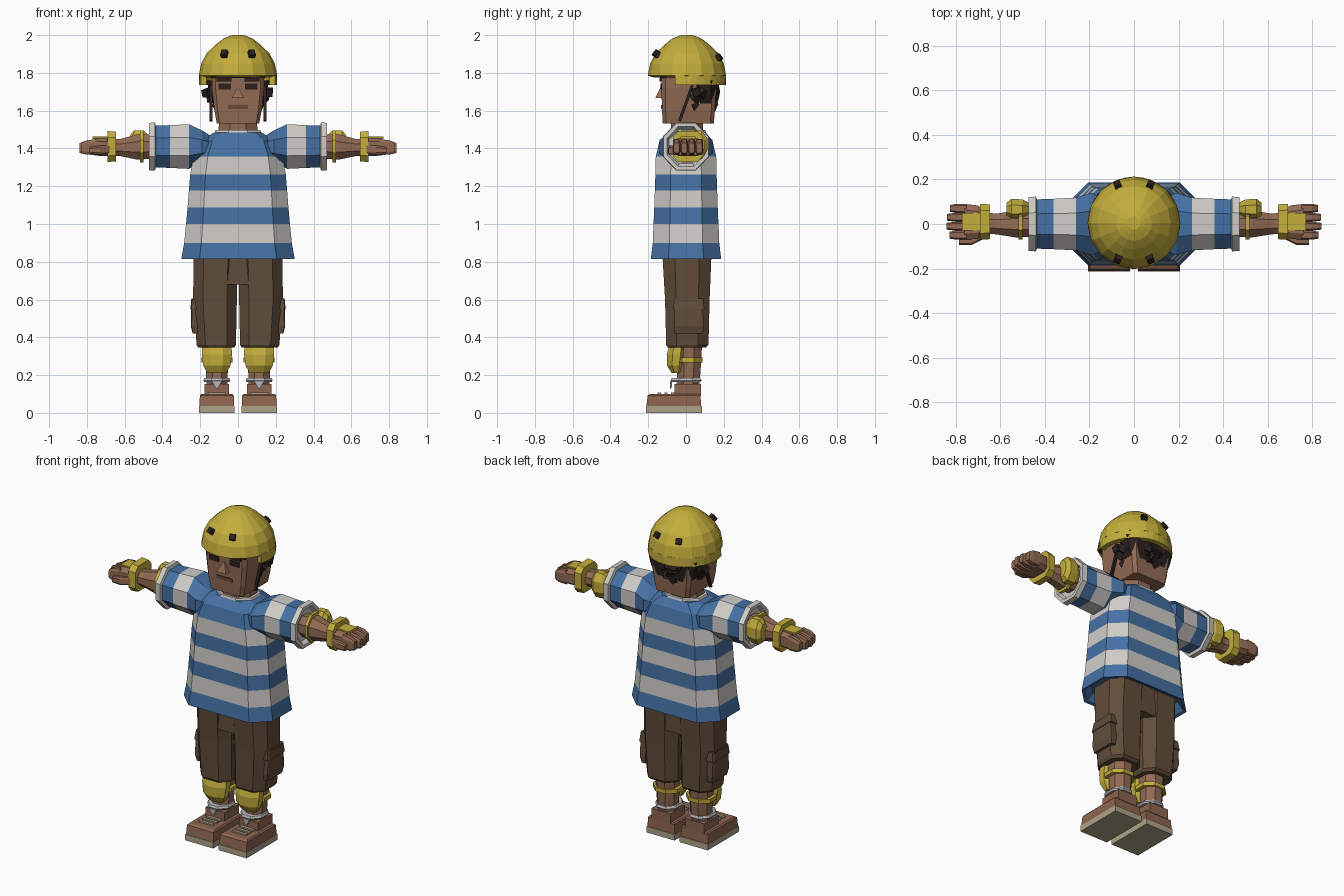
import bpy, bmesh, math, random
from mathutils import Matrix, Vector

if "Cube" in bpy.data.objects:
    bpy.data.objects.remove(bpy.data.objects["Cube"])
random.seed(4)


def material(name, rgb):
    m = bpy.data.materials.new(name)
    m.use_nodes = True
    m.diffuse_color = (*rgb, 1)
    m.node_tree.nodes["Principled BSDF"].inputs["Base Color"].default_value = (*rgb, 1)
    return m


SKIN = material("skin", (.29, .145, .088))
DARK_SKIN = material("lips", (.14, .065, .038))
HAIR = material("dark hair", (.024, .015, .014))
YELLOW = material("yellow gear", (.55, .42, .045))
BLUE = material("shirt blue", (.06, .165, .37))
WHITE = material("shirt white", (.63, .61, .58))
CLOTH = material("trouser brown", (.12, .073, .042))
SHOE = material("shoe brown", (.27, .13, .08))
SOLE = material("sole beige", (.43, .37, .25))
METAL = material("silver", (.5, .5, .52))


def finish(name, bm, mats, mirror=False):
    bmesh.ops.recalc_face_normals(bm, faces=bm.faces)
    mesh = bpy.data.meshes.new(name)
    bm.to_mesh(mesh)
    bm.free()
    for m in mats:
        mesh.materials.append(m)
    ob = bpy.data.objects.new(name, mesh)
    bpy.context.collection.objects.link(ob)
    if mirror:
        ob.modifiers.new("Mirror", "MIRROR").use_mirror_merge = False
    return ob


def chamfer(k, m):
    """Unit octagon: k is half the front edge, m half the side edge."""
    return [(1, -m), (1, m), (k, 1), (-k, 1), (-1, m), (-1, -m), (-k, -1), (k, -1)]


OCT = chamfer(.414, .414)
BOX = [(1, -1), (1, 1), (-1, 1), (-1, -1)]
SOFT = chamfer(.65, .6)


def loft(name, rings, mats, mirror=False, axis="z", shape=OCT):
    """Rings are (position, centre a, centre b, radius a, radius b); one material per band."""
    bm = bmesh.new()
    loops = []
    for t, ca, cb, ra, rb in rings:
        pts = [(ca + u * ra, cb + v * rb) for u, v in shape]
        loops.append([bm.verts.new((a, b, t) if axis == "z" else (t, a, b)) for a, b in pts])
    bands = mats if isinstance(mats, list) else [mats] * (len(rings) - 1)
    slots = list(dict.fromkeys(bands))
    n = len(shape)
    for lo, hi, m in zip(loops, loops[1:], bands):
        for i in range(n):
            j = (i + 1) % n
            bm.faces.new((lo[i], lo[j], hi[j], hi[i])).material_index = slots.index(m)
    bm.faces.new(loops[0]).material_index = slots.index(bands[0])
    bm.faces.new(loops[-1]).material_index = slots.index(bands[-1])
    return finish(name, bm, slots, mirror)


def box(name, x, y, z, mat, mirror=False):
    cx, cy, rx, ry = sum(x) / 2, sum(y) / 2, (x[1] - x[0]) / 2, (y[1] - y[0]) / 2
    return loft(name, [(z[0], cx, cy, rx, ry), (z[1], cx, cy, rx, ry)], mat, mirror, shape=BOX)


# Shirt body, striped by band, with a hollow hem
loft("shirt", [(.87, 0, 0, .25, .15), (.82, 0, 0, .285, .17), (.815, 0, 0, .3, .186),
               (.9, 0, 0, .285, .176), (1.0, 0, 0, .275, .172), (1.087, 0, 0, .267, .168),
               (1.178, 0, 0, .26, .165), (1.263, 0, 0, .253, .162), (1.358, 0, 0, .235, .16),
               (1.44, 0, 0, .2, .14), (1.485, 0, .005, .125, .1)],
     [BLUE, BLUE, BLUE, WHITE, BLUE, WHITE, BLUE, WHITE, BLUE, BLUE], shape=chamfer(.68, .5))
loft("collar", [(1.47, 0, .005, .13, .105), (1.497, 0, .005, .118, .098)], WHITE)

# Sleeves with open cuffs
loft("sleeve", [(.1, 0, 1.40, .1, .04), (.19, 0, 1.41, .14, .085), (.26, 0, 1.41, .118, .118),
                (.36, 0, 1.41, .113, .113), (.445, 0, 1.41, .11, .11)],
     [BLUE, BLUE, WHITE, BLUE], True, "x")
loft("cuff", [(.435, 0, 1.41, .11, .11), (.44, 0, 1.41, .123, .128), (.472, 0, 1.41, .12, .125),
              (.472, 0, 1.41, .1, .105), (.45, 0, 1.41, .09, .09)], WHITE, True, "x")

# Arms and hands
loft("arm", [(.44, 0, 1.41, .058, .062), (.53, 0, 1.408, .06, .068), (.62, 0, 1.405, .046, .046),
             (.68, .005, 1.405, .05, .046)], SKIN, True, "x")
loft("palm", [(.66, .005, 1.405, .05, .04), (.7, .008, 1.408, .075, .048),
              (.76, .01, 1.408, .08, .046)], SKIN, True, "x", SOFT)
for i, tip in enumerate((.828, .84, .838, .825)):
    y = -.05 + i * .04
    loft("finger", [(.75, y, 1.408, .02, .042), (.8, y, 1.405, .02, .038),
                    (tip, y, 1.402, .015, .026)], SKIN, True, "x", SOFT)
loft("thumb", [(.68, -.05, 1.395, .02, .022), (.73, -.075, 1.392, .02, .024),
               (.785, -.078, 1.388, .015, .018)], SKIN, True, "x", SOFT)

# Elbow and wrist guards
loft("elbow_strap", [(.5, .005, 1.41, .075, .085), (.518, .005, 1.41, .075, .085)], YELLOW, True, "x")
loft("elbow_pad", [(.47, .065, 1.415, .03, .05), (.5, .065, 1.42, .045, .075),
                   (.55, .065, 1.42, .048, .075), (.572, .065, 1.42, .03, .05)], YELLOW, True, "x")
loft("wrist_band", [(.645, .01, 1.41, .078, .078), (.69, .01, 1.41, .08, .082)], YELLOW, True, "x", SOFT)
box("hand_guard", (.69, .77), (-.03, .05), (1.45, 1.462), YELLOW, True)

# Trousers with side pockets
loft("trouser_leg", [(.345, .115, .005, .095, .1), (.36, .115, .007, .104, .112),
                     (.6, .122, .007, .116, .118), (.84, .117, .005, .117, .13)],
     CLOTH, True, shape=chamfer(.55, .5))
box("trouser_seat", (-.16, .16), (-.115, .125), (.68, .85), CLOTH)
loft("pocket", [(.42, .222, .015, .018, .075), (.46, .226, .015, .024, .08),
                (.6, .224, .015, .024, .072)], CLOTH, True, shape=chamfer(.8, .85))
loft("pocket_flap", [(.55, .225, .015, .028, .083), (.605, .222, .015, .024, .076)],
     CLOTH, True, shape=chamfer(.8, .85))

# Lower legs and knee pads
loft("shin", [(.13, .112, .01, .055, .06), (.22, .112, .015, .058, .062),
              (.36, .112, .015, .066, .07)], SKIN, True)
loft("knee_pad", [(.21, .112, -.05, .05, .025), (.25, .112, -.055, .072, .045),
                  (.31, .112, -.05, .08, .052), (.35, .112, -.045, .078, .045)], YELLOW, True)
loft("knee_strap", [(.268, .112, .01, .082, .077), (.292, .112, .01, .082, .077)], YELLOW, True)
loft("anklet", [(.163, .112, 0, .066, .076), (.172, .112, 0, .072, .082),
                (.184, .112, 0, .066, .076)], METAL, True)
loft("anklet_charm", [(.13, .112, -.08, .005, .004), (.165, .112, -.08, .025, .006)],
     METAL, True, shape=BOX)

# Shoes
box("shoe_sole", (.018, .207), (-.213, .086), (0, .036), SOLE, True)
loft("shoe_upper", [(.036, .112, -.065, .092, .145), (.092, .112, -.063, .09, .14),
                    (.1, .112, -.06, .083, .13)], SHOE, True, shape=BOX)
box("shoe_ankle", (.048, .178), (-.06, .08), (.09, .152), SHOE, True)
for y in (-.15, -.115, -.08):
    box("shoe_lace", (.065, .16), (y, y + .018), (.098, .108), SOLE, True)

# Head, neck and face
loft("neck", [(1.46, 0, .005, .105, .085), (1.55, 0, .005, .1, .085)], SKIN)
loft("head", [(1.532, 0, .012, .112, .135), (1.6, 0, .013, .125, .14), (1.72, 0, .015, .138, .145),
              (1.82, 0, .015, .14, .145)], SKIN, shape=chamfer(.86, .86))
loft("nose", [(1.666, 0, -.135, .032, .028), (1.722, 0, -.13, .004, .006)], SKIN, shape=BOX)
box("mouth", (-.053, .053), (-.133, -.122), (1.61, 1.63), DARK_SKIN)
box("eye", (.038, .102), (-.135, -.125), (1.712, 1.743), HAIR, True)
box("eyebrow", (.035, .115), (-.14, -.125), (1.754, 1.774), HAIR, True)
box("fringe", (-.142, .142), (-.138, -.1), (1.774, 1.81), HAIR)

# Chin strap, slanting forward down each side
bm = bmesh.new()
bmesh.ops.create_cube(bm, size=1, matrix=Matrix.Translation((.143, 0, 1.64))
                      @ Matrix.Rotation(math.radians(-20), 4, "X") @ Matrix.Diagonal((.014, .016, .2, 1)))
finish("chin_strap", bm, [HAIR], True)

# Hair: a back shell and rows of angular curls
loft("hair_back", [(1.63, 0, .11, .125, .045), (1.68, 0, .105, .148, .055), (1.76, 0, .1, .165, .07)],
     HAIR, shape=chamfer(.7, .5))
bm = bmesh.new()
for z, rx, ry, count in ((1.705, .172, .145, 13), (1.67, .145, .135, 11), (1.635, .115, .135, 8)):
    for i in range(count):
        a = math.radians(18 + 144 * i / (count - 1))
        spot = Vector((rx * math.cos(a), .01 + ry * math.sin(a), z + random.uniform(-.012, .012)))
        turn = Matrix.Rotation(random.uniform(0, 3), 4, Vector((1, random.random(), random.random())))
        bmesh.ops.create_cube(bm, size=.04, matrix=Matrix.Translation(spot) @ turn)
finish("hair_curls", bm, [HAIR])

# Helmet: faceted dome, with the rim raised over the face
SEG = 16
round_shape = [(math.cos(math.tau * i / SEG), math.sin(math.tau * i / SEG)) for i in range(SEG)]
profile = [(1.785, .208), (1.85, .195), (1.905, .165), (1.95, .118), (1.98, .08), (1.993, .05), (2.0, .03)]
loft("helmet", [(1.775, 0, .005, .17, .17)] + [(z, 0, .005, r, r) for z, r in profile],
     YELLOW, shape=round_shape)
bm = bmesh.new()
for i in range(20):
    a, b = (math.radians(-18 + 216 * k / 20) for k in (i, i + 1))
    quad = [(r * math.cos(t), .005 + r * math.sin(t), z)
            for t, r, z in ((a, .207, 1.737), (b, .207, 1.737), (b, .206, 1.79), (a, .206, 1.79))]
    bm.faces.new([bm.verts.new(p) for p in quad])
bmesh.ops.remove_doubles(bm, verts=bm.verts, dist=.0005)
rim = finish("helmet_rim", bm, [YELLOW])
rim.modifiers.new("Thickness", "SOLIDIFY").thickness = .03

# Helmet vents, small plates lying on the dome
for name, y, z, tilt in (("front_vent", -.164, 1.9, -38), ("back_vent", .181, 1.88, 35)):
    bm = bmesh.new()
    spin = math.radians(22 if y < 0 else -22)
    bmesh.ops.create_cube(bm, size=1, matrix=Matrix.Translation((.072, y * .95, z))
                          @ Matrix.Rotation(spin, 4, "Z") @ Matrix.Rotation(math.radians(tilt), 4, "X")
                          @ Matrix.Diagonal((.032, .03, .034, 1)))
    finish(name, bm, [HAIR], True)
